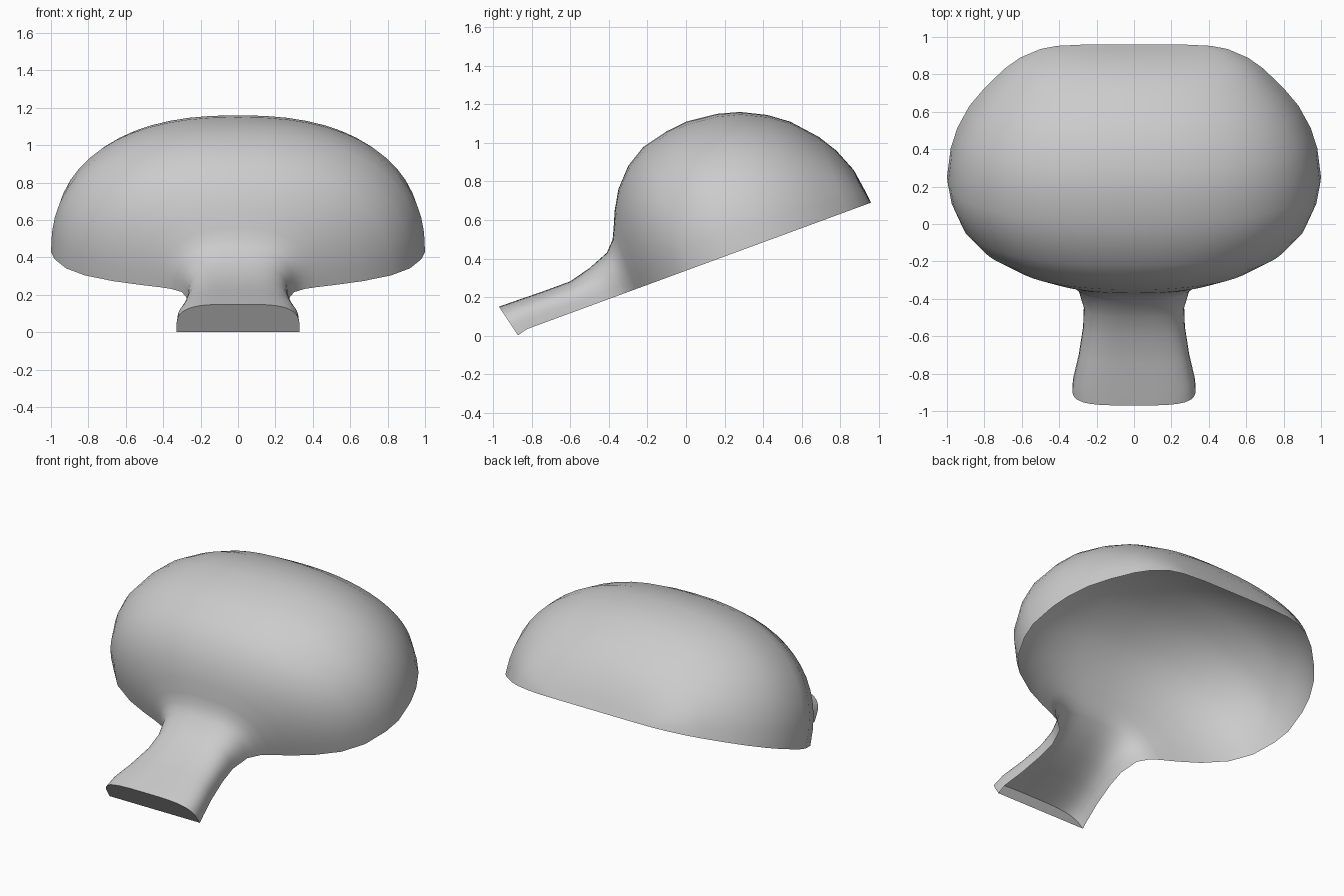
import bpy, bmesh, math

if "Cube" in bpy.data.objects:
    bpy.data.objects.remove(bpy.data.objects["Cube"])

# The open rim lies in a plane tilted about x; sections are lofted along it.
TILT = math.atan(0.3676)
C, S = math.cos(TILT), math.sin(TILT)
SEG = 28

# distance along rim plane, half width, height, squareness
ROWS = [
    (0.0, .25, .0, 2.2), (-.008, .41, .067, 2.2), (-.026, .50, .19, 2.2),
    (-.076, .61, .315, 2.2), (-.136, .69, .412, 2.25), (-.249, .80, .539, 2.3),
    (-.35, .88, .613, 2.3), (-.476, .945, .676, 2.35), (-.592, .98, .708, 2.35),
    (-.756, 1.0, .725, 2.35), (-.867, .98, .713, 2.35), (-1.008, .92, .679, 2.3),
    (-1.117, .82, .613, 2.3), (-1.206, .67, .518, 2.3), (-1.262, .53, .421, 2.3),
    (-1.30, .42, .335, 2.4), (-1.325, .36, .282, 2.5), (-1.376, .30, .229, 2.7),
    (-1.488, .268, .185, 3.0), (-1.606, .272, .155, 3.2), (-1.764, .295, .155, 3.4),
    (-1.90, .325, .158, 3.6), (-1.956, .33, .159, 3.6),
]


def place(x, u, w):
    return (x, .96 + u * C - w * S, .69 + u * S + w * C)


def section(bm, u, width, height, n, lean=0.0, drop=0.0):
    """One arch running from the right rim over the top to the left rim."""
    ring = []
    for i in range(SEG + 1):
        a = math.pi * i / SEG
        c, s = math.cos(a), max(0.0, math.sin(a))
        if i in (0, SEG):
            s = 0.0
        x = math.copysign(width * abs(c) ** (2 / n), c)
        k = s ** (2 / n)
        ring.append(bm.verts.new(place(x, u - lean * k, height * k - drop * (1 - k))))
    return ring


bm = bmesh.new()
last = len(ROWS) - 1
rings = [section(bm, *r, lean=.042 if i == last else 0, drop=.014 if i == last else 0)
         for i, r in enumerate(ROWS)]

# dome and neck skin
for a, b in zip(rings, rings[1:]):
    for i in range(SEG):
        bm.faces.new((a[i], a[i + 1], b[i + 1], b[i]))

# closed end of the neck
bm.faces.new(rings[-1])
bmesh.ops.remove_doubles(bm, verts=bm.verts, dist=1e-5)
bmesh.ops.recalc_face_normals(bm, faces=bm.faces)
top = max(bm.faces, key=lambda f: f.calc_center_median().z)
if top.normal.z < 0:
    bmesh.ops.reverse_faces(bm, faces=bm.faces)

mesh = bpy.data.meshes.new("domed_shell")
bm.to_mesh(mesh)
bm.free()
shell = bpy.data.objects.new("domed_shell", mesh)
bpy.context.collection.objects.link(shell)
bpy.context.view_layer.objects.active = shell
shell.select_set(True)
bpy.ops.object.shade_smooth_by_angle(angle=math.radians(50))
